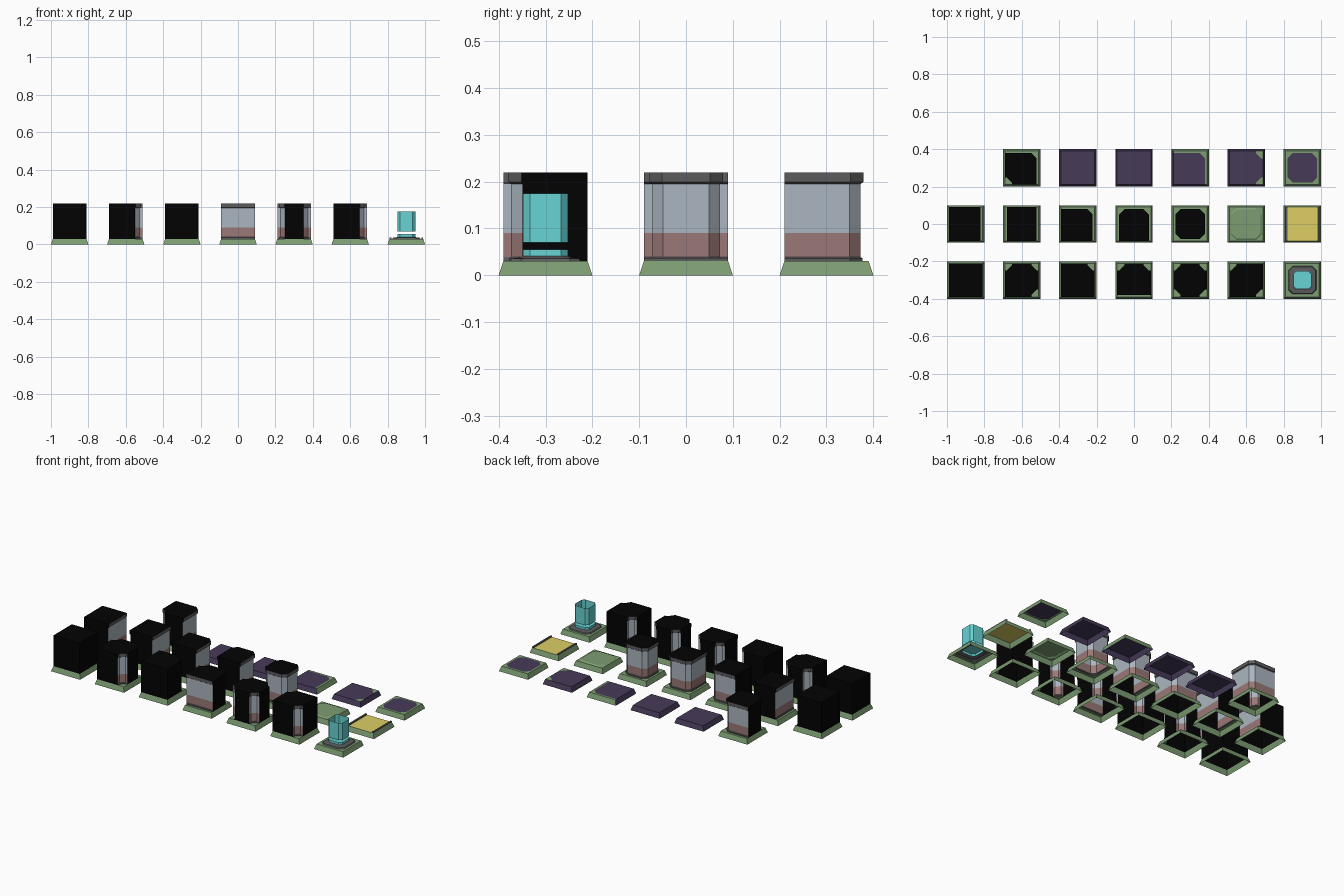
import bpy, bmesh
from mathutils import Vector
from mathutils.geometry import delaunay_2d_cdt

if "Cube" in bpy.data.objects:
    bpy.data.objects.remove(bpy.data.objects["Cube"])

COLORS = {
    "black": (10, 10, 11), "green": (124, 156, 114), "stone": (170, 180, 190),
    "red_stone": (152, 120, 118), "dark_stone": (92, 92, 94),
    "purple": (72, 60, 88), "yellow": (220, 205, 102), "cyan": (104, 210, 210)}
NAMES = list(COLORS)
MATS = []
for n in NAMES:
    m = bpy.data.materials.new(n)
    m.diffuse_color = [(c / 255) ** 2.2 for c in COLORS[n]] + [1]
    m.use_nodes = True
    m.node_tree.nodes["Principled BSDF"].inputs["Base Color"].default_value = m.diffuse_color
    MATS.append(m)

E, SIDES = 0.09, "ENWS"          # tile top half size, sides counter-clockwise
PROFILE = [(.03, .004), (.036, .004), (.039, 0), (.09, 0), (.195, 0), (.199, .006), (.22, .006)]
BANDS = ["dark_stone", "dark_stone", "red_stone", "stone", "dark_stone", "dark_stone"]


def outline(exposed, notches, d=0.0):
    """Plan of a tile: exposed sides are set back, outer and inner corners chamfered."""
    a, b = .073 + d, .049 + .41 * d
    pts = []
    for k in range(4):
        s0, s1 = SIDES[k], SIDES[(k + 1) % 4]
        x0, x1 = s0 in exposed, s1 in exposed
        if x0 and x1:
            loc = [(a, b), (b, a)]
        elif x0:
            loc = [(a, E)]
        elif x1:
            loc = [(E, a)]
        elif k in notches:
            loc = [(E, b), (a, b), (b, a), (b, E)]
        else:
            loc = [(E, E)]
        for x, y in loc:
            for _ in range(k):
                x, y = -y, x
            pts.append((x, y))
    return pts


def octagon(r, c):
    q = r - c
    return [(r, -q), (r, q), (q, r), (-q, r), (-r, q), (-r, -q), (-q, -r), (q, -r)]


def on_border(p, q):
    return any(abs(p[i] - q[i]) < 1e-6 and abs(abs(p[i]) - E) < 1e-6 for i in (0, 1))


def inside(p, poly):
    hit = False
    for (x0, y0), (x1, y1) in zip(poly, poly[1:] + poly[:1]):
        if (y0 > p[1]) != (y1 > p[1]) and p[0] < (x1 - x0) * (p[1] - y0) / (y1 - y0) + x0:
            hit = not hit
    return hit


class Part:
    def __init__(self):
        self.bm = bmesh.new()

    def face(self, pts, mat):
        f = self.bm.faces.new([self.bm.verts.new(p) for p in pts])
        f.material_index = NAMES.index(mat)

    def loft(self, rings, mats, border=None):
        for (p, z0), (q, z1), mat in zip(rings, rings[1:], mats):
            for i in range(len(p)):
                j = (i + 1) % len(p)
                m = border if border and on_border(p[i], p[j]) else mat
                self.face([(*p[i], z0), (*p[j], z0), (*q[j], z1), (*q[i], z1)], m)

    def cap(self, poly, z, mat):
        self.face([(*p, z) for p in poly], mat)

    def done(self, name, x, y):
        bmesh.ops.remove_doubles(self.bm, verts=self.bm.verts, dist=1e-5)
        me = bpy.data.meshes.new(name)
        self.bm.to_mesh(me)
        self.bm.free()
        for m in MATS:
            me.materials.append(m)
        ob = bpy.data.objects.new(name, me)
        ob.location = (x, y, 0)
        bpy.context.collection.objects.link(ob)


def base(part, poly, fill=None, side_mats=None):
    """Sloped skirt, open below, with a ledge around the plan outline."""
    sq = [(1, -1), (1, 1), (-1, 1), (-1, -1)]
    for k in range(4):
        (x0, y0), (x1, y1) = sq[k], sq[(k + 1) % 4]
        part.face([(.1 * x0, .1 * y0, 0), (.1 * x1, .1 * y1, 0),
                   (E * x1, E * y1, .03), (E * x0, E * y0, .03)],
                  side_mats[k] if side_mats else "green")
    n = len(poly)
    vs = [Vector(p) for p in poly] + [Vector((E * x, E * y)) for x, y in sq]
    es = [(i, (i + 1) % n) for i in range(n)] + [(n + i, n + (i + 1) % 4) for i in range(4)]
    res = delaunay_2d_cdt(vs, es, [], 0, 1e-5)
    for f in res[2]:
        pts = [res[0][i] for i in f]
        c = sum(pts, Vector((0, 0))) / len(pts)
        mat = fill if inside(c, poly) else "green"
        if mat:
            part.face([(p.x, p.y, .03) for p in pts], mat)


def wall(name, x, y, exposed="", notches=()):
    p = Part()
    base(p, outline(exposed, notches))
    p.loft([(outline(exposed, notches, d), z) for z, d in PROFILE], BANDS, "black")
    p.cap(outline(exposed, notches, PROFILE[-1][1]), .22, "black")
    p.done(name, x, y)


def pit(name, x, y, exposed="", notches=()):
    p = Part()
    base(p, outline(exposed, notches, .006), "purple",
         ["green" if s in exposed else "purple" for s in SIDES])
    p.done(name, x, y)


# wall tiles (corner numbers: 0 NE, 1 NW, 2 SW, 3 SE)
wall("wall_solid", -.9, -.3)
wall("wall_three_inner_corners", -.6, -.3, "", (0, 1, 3))
wall("wall_one_inner_corner", -.3, -.3, "", (0,))
wall("wall_tee", 0, -.3, "S", (0, 1))
wall("wall_cross", .3, -.3, "", (0, 1, 2, 3))
wall("wall_diagonal", .6, -.3, "", (1, 3))
wall("wall_side", -.9, 0, "E")
wall("wall_straight", -.6, 0, "EW")
wall("wall_corner_thick", -.3, 0, "NE")
wall("wall_end", 0, 0, "NEW")
wall("wall_pillar", .3, 0, "NESW")
wall("wall_corner_thin", -.6, .3, "NE", (2,))

# pit tiles
pit("pit_open", -.3, .3)
pit("pit_middle", 0, .3)
pit("pit_corner", .3, .3, "NE")
pit("pit_inner_corners", .6, .3, "", (0, 3))
pit("pit_single", .9, .3, "NESW")

# plain floor with a raised octagonal slab
p = Part()
slab = outline("NESW", (), .012)
base(p, slab)
p.loft([(slab, .03), (outline("NESW", (), .004), .035)], ["green"])
p.cap(outline("NESW", (), .004), .035, "green")
p.done("floor_tile", .6, 0)

# doorway floor with two curbs
p = Part()
base(p, [(E, -E), (E, E), (-E, E), (-E, -E)], "yellow")
for s in (-1, 1):
    rect = [(s * .085 + dx * .005, dy * E) for dx, dy in ((1, -1), (1, 1), (-1, 1), (-1, -1))]
    p.loft([(rect, .03), (rect, .037)], ["dark_stone"])
    p.cap(rect, .037, "dark_stone")
p.done("doorway_tile", .9, 0)

# portal tile: stone ring, glowing disc and floating tube
p = Part()
ring = octagon(.075, .022)
base(p, ring)
p.loft([(ring, .03), (octagon(.071, .021), .036), (octagon(.054, .016), .038), (octagon(.048, .015), .041),
        (octagon(.048, .015), .055)], ["dark_stone", "dark_stone", "dark_stone", "cyan"])
p.cap(octagon(.048, .015), .055, "cyan")
p.done("portal_base", .9, -.3)
p = Part()
p.loft([(octagon(.048, .015), .07), (octagon(.048, .015), .175)], ["cyan"])
p.done("portal_tube", .9, -.3)
